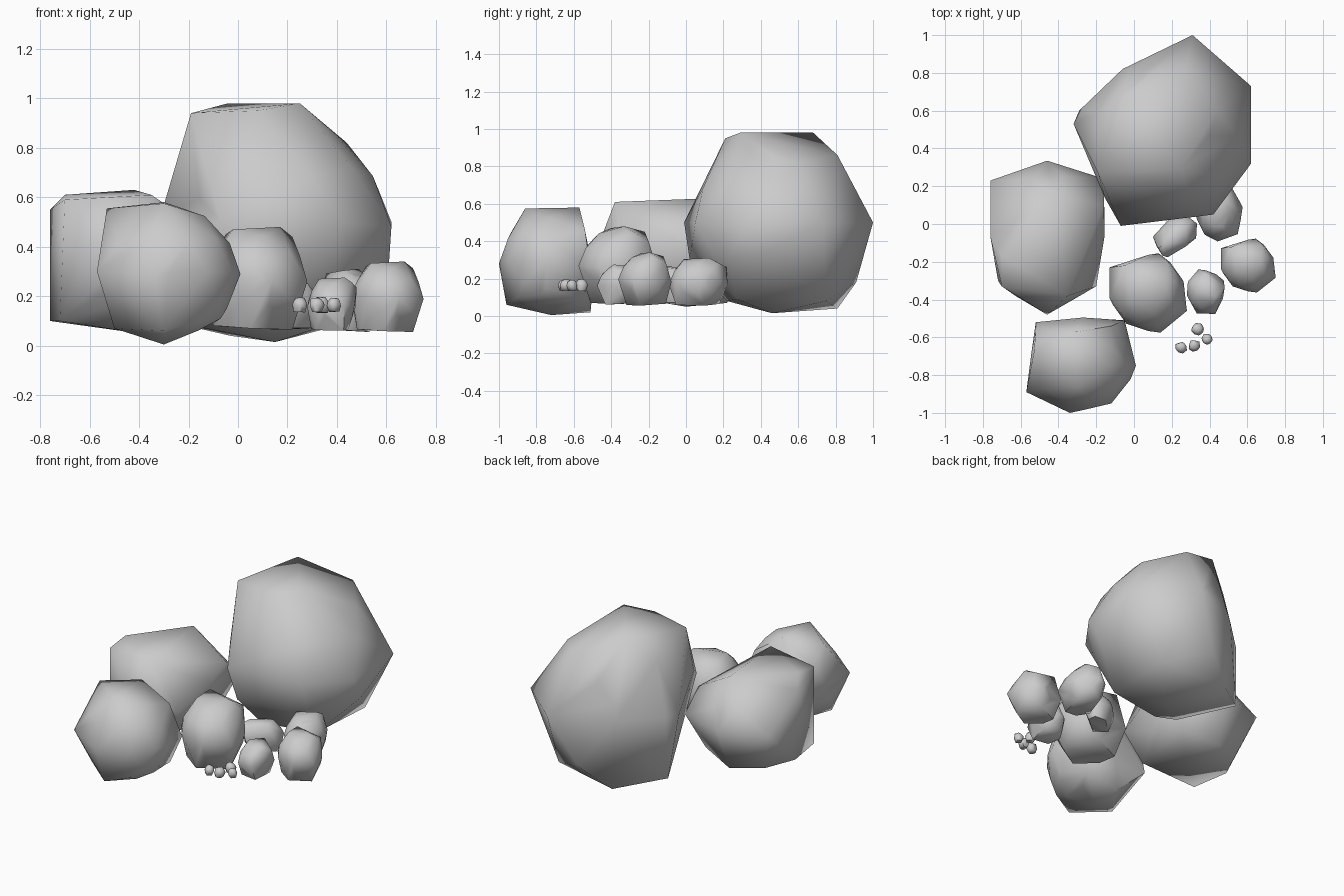
import bpy, bmesh, math
from mathutils import Vector, Matrix

if "Cube" in bpy.data.objects:
    bpy.data.objects.remove(bpy.data.objects["Cube"])

# Corner points read per boulder: crown, girdle, base
BACK = [(-.19, .27, .94), (.25, .29, .98), (.08, .21, .95), (-.04, .68, .98), (.27, .81, .86),
        (.44, .6, .82), (-.2, .59, .84), (.31, 1, .5), (.62, .73, .5), (.62, .32, .48),
        (.61, .4, .33), (.42, .05, .5), (-.07, -.01, .5), (-.02, .02, .3), (-.155, .14, .6),
        (-.32, .53, .5), (-.28, .61, .5), (-.03, .81, .6), (-.29, .6, .1), (-.03, .81, .04),
        (.15, .46, .015), (.38, .27, .09), (.15, .91, .18), (.4, .75, .08), (-.08, .3, .06),
        (.02, .22, .08)]
LEFT = [(-.42, .14, .63), (-.35, -.38, .61), (-.7, -.17, .61), (-.7, -.33, .59), (-.16, .1, .48),
        (-.76, -.07, .55), (-.76, .23, .36), (-.46, .335, .35), (-.16, .24, .35),
        (-.155, -.06, .4), (-.2, -.33, .3), (-.46, -.48, .35), (-.76, -.05, .1),
        (-.72, -.3, .1), (-.4, 0, .05), (-.3, -.28, .1), (-.47, .22, .07), (-.25, .15, .12),
        (-.67, .13, .09), (-.71, -.31, .3)]
FRONT = [(-.53, -.68, .555), (-.52, -.57, .45), (-.3, -.57, .58), (-.3, -.86, .575),
         (-.12, -.65, .5), (-.12, -.54, .46), (-.57, -.89, .3), (-.34, -1, .28), (-.12, -.95, .3),
         (.01, -.75, .29), (-.05, -.51, .25), (-.27, -.495, .2), (-.52, -.52, .22),
         (-.3, -.72, .005), (-.3, -.96, .06), (-.5, -.8, .07), (-.07, -.78, .11),
         (-.15, -.9, .1), (-.3, -.51, .02), (-.1, -.56, .09)]
STONE = [(-.02, -.4, .47), (.17, -.33, .48), (-.05, -.22, .45), (.22, -.3, .44), (.05, -.48, .42),
         (-.13, -.23, .25), (.13, -.155, .25), (.18, -.2, .4), (.28, -.46, .26), (.14, -.575, .27),
         (-.05, -.5, .25), (-.13, -.39, .3), (.22, -.4, .065), (-.1, -.3, .08), (.05, -.51, .07),
         (.1, -.2, .08), (-.08, -.42, .08)]


def box(pts):
    lo = Vector([min(p[i] for p in pts) for i in range(3)])
    hi = Vector([max(p[i] for p in pts) for i in range(3)])
    return (lo + hi) / 2, (hi - lo) / 2


def rock(name, pts, fill, shift=(0, 0, 0)):
    """Hull around the corners plus an inner ellipsoid that rounds the faces."""
    mid, half = box(pts)
    bm = bmesh.new()
    bmesh.ops.create_icosphere(bm, subdivisions=2, radius=fill,
                               matrix=Matrix.LocRotScale(mid + Vector(shift), None, half))
    bmesh.ops.delete(bm, geom=bm.edges[:], context='EDGES_FACES')
    for p in pts:
        bm.verts.new(p)
    bmesh.ops.convex_hull(bm, input=bm.verts[:])
    bmesh.ops.delete(bm, geom=[v for v in bm.verts if not v.link_faces], context='VERTS')
    bmesh.ops.recalc_face_normals(bm, faces=bm.faces[:])
    mesh = bpy.data.meshes.new(name)
    bm.to_mesh(mesh)
    bm.free()
    ob = bpy.data.objects.new(name, mesh)
    bpy.context.collection.objects.link(ob)
    bpy.ops.object.select_all(action='DESELECT')
    ob.select_set(True)
    bpy.context.view_layer.objects.active = ob
    bpy.ops.object.shade_smooth_by_angle(angle=math.radians(62))
    return ob


def stone(name, centre, size, turn=0, lean=0):
    """Turned copy of the stone shape, fitted to a size, then placed."""
    pts = [Matrix.Rotation(math.radians(turn), 3, 'Z') @ Vector(p) for p in STONE]
    mid, half = box(pts)
    ob = rock(name, [Vector([(p[i] - mid[i]) * size[i] / (2 * half[i]) for i in range(3)])
                     for p in pts], .96)
    ob.location = centre
    ob.rotation_euler.z = math.radians(lean)


# Boulders
rock("back_boulder", BACK, .87, (.03, -.03, 0))
rock("left_boulder", LEFT, .94)
rock("front_boulder", FRONT, .95)
rock("middle_boulder", STONE, .96)

# Stones
stone("right_stone", (.605, -.22, .198), (.29, .285, .285))
stone("small_stone", (.38, -.358, .168), (.2, .235, .215), -40)
stone("inner_stone", (.22, -.058, .165), (.25, .17, .2), 150, 42)
stone("rear_stone", (.45, .065, .183), (.25, .315, .255), 35)

# Pebbles
for i, (x, y, s, turn) in enumerate([(.25, -.655, .06, 0), (.32, -.645, .06, 60),
                                     (.337, -.557, .066, 130), (.387, -.61, .058, 200)]):
    stone(f"pebble_{i + 1}", (x, y, .165), (s, s, s), turn)
